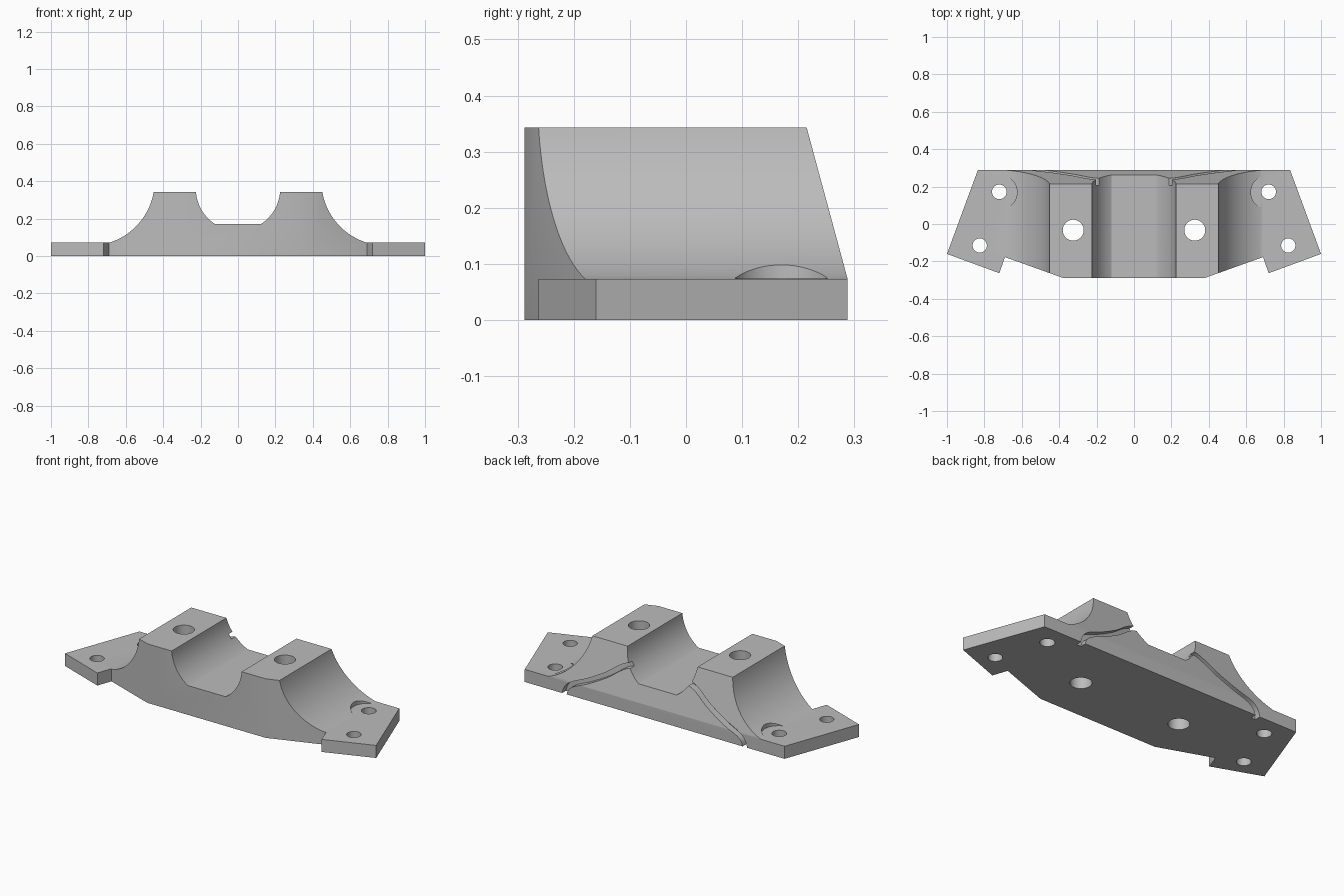
import bpy, bmesh, math
from mathutils import Vector

if "Cube" in bpy.data.objects:
    bpy.data.objects.remove(bpy.data.objects["Cube"], do_unlink=True)

PLATE, TOP, FLOOR = 0.073, 0.343, 0.17


def make_object(name, bm):
    bmesh.ops.recalc_face_normals(bm, faces=bm.faces)
    mesh = bpy.data.meshes.new(name)
    bm.to_mesh(mesh)
    bm.free()
    obj = bpy.data.objects.new(name, mesh)
    bpy.context.collection.objects.link(obj)
    return obj


def loft(name, rings):
    """Closed solid through a list of matching rings."""
    bm = bmesh.new()
    rows = [[bm.verts.new(p) for p in ring] for ring in rings]
    n = len(rows[0])
    for a, b in zip(rows, rows[1:]):
        for i in range(n):
            j = (i + 1) % n
            bm.faces.new((a[i], a[j], b[j], b[i]))
    bm.faces.new(rows[0])
    bm.faces.new(rows[-1])
    return make_object(name, bm)


def cylinder(name, x, y, radius, z0, z1):
    circle = [(x + radius * math.cos(k * math.tau / 48),
               y + radius * math.sin(k * math.tau / 48)) for k in range(48)]
    return loft(name, [[(u, v, z) for u, v in circle] for z in (z0, z1)])


def arc(cx, cz, radius, z0, z1, side, steps=24):
    """Arc on one side of a centre, running from height z0 to z1."""
    a0, a1 = (math.asin((z - cz) / radius) for z in (z0, z1))
    return [(cx + side * radius * math.cos(a), cz + radius * math.sin(a))
            for a in (a0 + (a1 - a0) * i / steps for i in range(steps + 1))]


def mirrored(points):
    """Add the mirror image of a half outline to close it."""
    return points + [(-x, v) for x, v in reversed(points)]


def combine(target, cutter, operation):
    mod = target.modifiers.new("cut", "BOOLEAN")
    mod.operation, mod.solver, mod.object = operation, "EXACT", cutter
    cutter.hide_render = True
    bpy.context.view_layer.objects.active = target
    bpy.ops.object.modifier_apply(modifier=mod.name)
    bpy.data.objects.remove(cutter, do_unlink=True)


# Block with central channel, two towers and scooped shoulders
half = arc(0, 0.36, 0.2255, FLOOR, TOP, 1)
half += arc(0.79, 0.40, 0.344, TOP, PLATE, -1)
half += [(1.1, PLATE), (1.1, 0)]
profile = mirrored(half)
body = loft("mounting_bracket", [[(x, y, z) for x, z in profile] for y in (-0.4, 0.4)])

# Leaning back face
bm = bmesh.new()
bm.from_mesh(body.data)
cut = bmesh.ops.bisect_plane(bm, geom=bm.verts[:] + bm.edges[:] + bm.faces[:],
                             plane_co=Vector((0, 0.288, PLATE)),
                             plane_no=Vector((0, 0.27, 0.073)), clear_outer=True)
bmesh.ops.holes_fill(bm, edges=[e for e in cut["geom_cut"] if isinstance(e, bmesh.types.BMEdge)])
bmesh.ops.recalc_face_normals(bm, faces=bm.faces)
bm.to_mesh(body.data)
bm.free()

# Plan outline with splayed ears and notched front corners
plan = mirrored([(0.38, -0.288), (0.69, -0.177), (0.72, -0.263), (1.0, -0.16), (0.835, 0.288)])
outline = loft("outline_cutter", [[(x, y, z) for x, y in plan] for z in (-0.1, 0.6)])
combine(body, outline, "INTERSECT")


def back_groove(side):
    """S-shaped cutter that follows the leaning back face."""
    keys = [Vector(p) for p in ((0.14, 0.252), (0.20, 0.246), (0.25, 0.222), (0.33, 0.165),
                                (0.44, 0.106), (0.53, 0.067), (0.57, 0.03), (0.585, -0.03))]
    path = []
    for i in range(len(keys) - 1):
        p0, p1, p2 = keys[max(i - 1, 0)], keys[i], keys[i + 1]
        p3 = keys[min(i + 2, len(keys) - 1)]
        for k in range(5):
            t = k / 5
            path.append(0.5 * (2 * p1 + (p2 - p0) * t + (2 * p0 - 5 * p1 + 4 * p2 - p3) * t ** 2
                               + (3 * p1 - p0 - 3 * p2 + p3) * t ** 3))
    path.append(keys[-1])
    rings = []
    for i, p in enumerate(path):
        d = (path[min(i + 1, len(path) - 1)] - path[max(i - 1, 0)]).normalized()
        n = Vector((-d.y, d.x)) * 0.014
        deep = 0.288 - max(p.y - PLATE, 0) * 0.27 - 0.035
        a, b = p + n, p - n
        rings.append([(side * a.x, deep, a.y), (side * b.x, deep, b.y),
                      (side * b.x, 0.4, b.y), (side * a.x, 0.4, a.y)])
    return loft("groove_cutter", rings)


# Grooves, bolt holes and screw seats on both sides
for side in (1, -1):
    combine(body, back_groove(side), "DIFFERENCE")
    combine(body, cylinder("seat_cutter", side * 0.715, 0.17, 0.09, PLATE + 0.0005, 0.2), "DIFFERENCE")
    for x, y, radius in ((0.325, -0.033, 0.056), (0.72, 0.172, 0.039), (0.825, -0.115, 0.038)):
        combine(body, cylinder("hole_cutter", side * x, y, radius, -0.1, 0.6), "DIFFERENCE")

# Single grey finish
grey = bpy.data.materials.new("plain_grey")
grey.use_nodes = True
colour = (0.5, 0.5, 0.5, 1)
grey.diffuse_color = colour
grey.node_tree.nodes["Principled BSDF"].inputs["Base Color"].default_value = colour
body.data.materials.clear()
body.data.materials.append(grey)
for poly in body.data.polygons:
    poly.material_index = 0

bpy.ops.object.select_all(action="DESELECT")
body.select_set(True)
bpy.context.view_layer.objects.active = body
bpy.ops.object.shade_smooth_by_angle(angle=math.radians(30))
